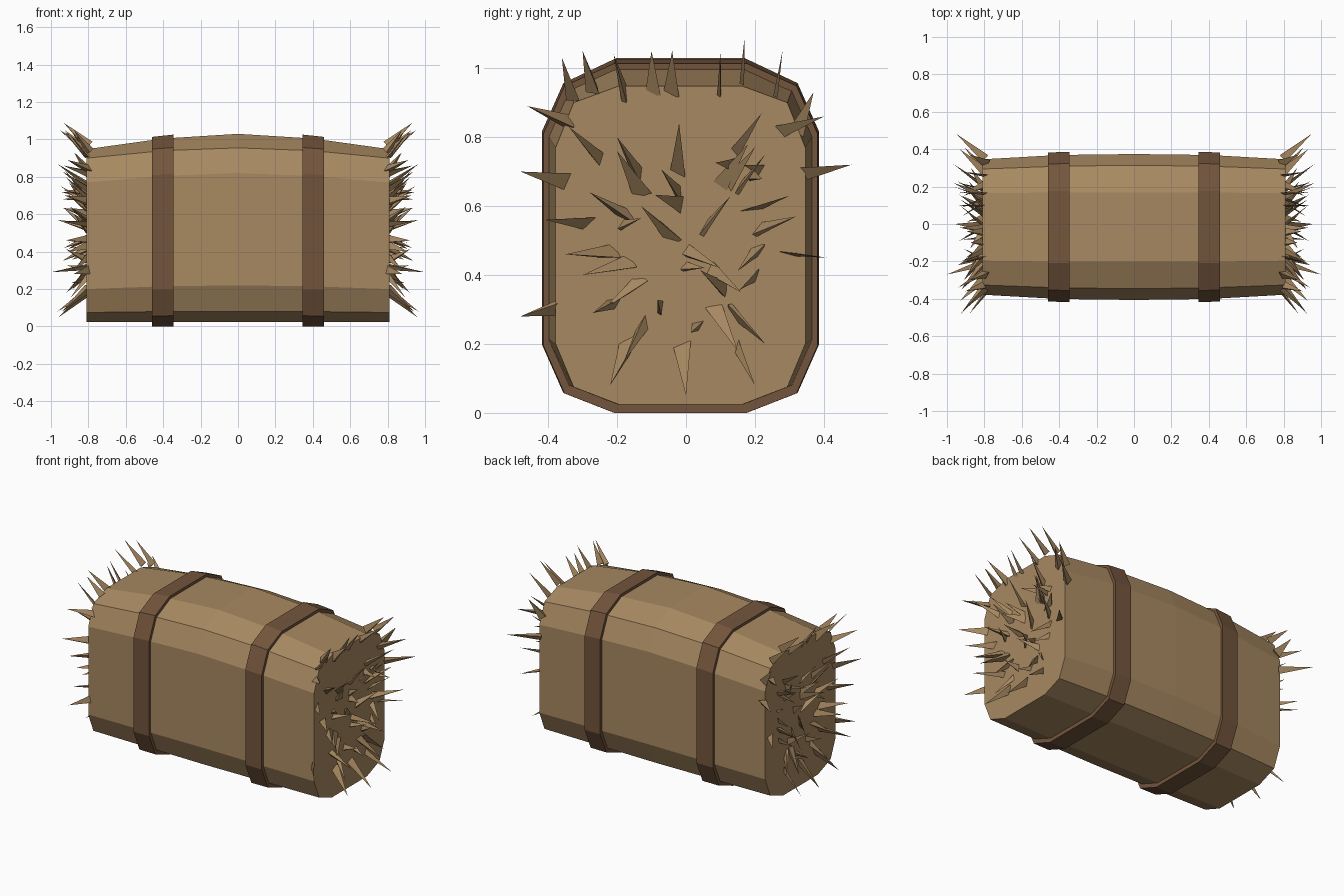
import bpy, bmesh, random
from mathutils import Vector

random.seed(7)
cube = bpy.data.objects.get("Cube")
if cube:
    bpy.data.objects.remove(cube, do_unlink=True)

MID_Y = -0.016     # centre line of the bale
CAP_X = 0.81       # end face position


def material(name, colour):
    mat = bpy.data.materials.new(name)
    mat.use_nodes = True
    mat.diffuse_color = (*colour, 1)
    mat.node_tree.nodes["Principled BSDF"].inputs["Base Color"].default_value = (*colour, 1)
    return mat


hay = material("dry hay", (0.39, 0.25, 0.12))
leather = material("brown strap", (0.17, 0.09, 0.045))

# Cross-sections: distance from middle, then half widths and heights from bottom to top
SECTIONS = [
    (0.0, (0.185, 0.33, 0.39), (0.025, 0.08, 0.22, 0.82, 0.955, 1.03)),
    (0.4, (0.185, 0.325, 0.385), (0.025, 0.08, 0.215, 0.805, 0.94, 1.005)),
    (CAP_X, (0.18, 0.31, 0.362), (0.025, 0.075, 0.2, 0.77, 0.9, 0.948)),
]


def ring(x, grow=1.0):
    """Twelve-sided outline of the bale at x, optionally enlarged."""
    a, b = SECTIONS[:2] if abs(x) < 0.4 else SECTIONS[1:]
    t = (abs(x) - a[0]) / (b[0] - a[0])
    mix = lambda p, q: [u + (v - u) * t for u, v in zip(p, q)]
    half = mix(a[1], b[1])
    side = list(zip(half + half[::-1], mix(a[2], b[2])))
    loop = side + [(-y, z) for y, z in reversed(side)]
    return [Vector((x, MID_Y + y * grow, 0.6 + (z - 0.6) * grow)) for y, z in loop]


def make_object(name, bm, mat, mirrored=False):
    bmesh.ops.recalc_face_normals(bm, faces=bm.faces)
    mesh = bpy.data.meshes.new(name)
    bm.to_mesh(mesh)
    bm.free()
    mesh.materials.append(mat)
    obj = bpy.data.objects.new(name, mesh)
    bpy.context.collection.objects.link(obj)
    if mirrored:
        obj.modifiers.new("Mirror", 'MIRROR').use_mirror_merge = False
    return obj


def loft(rings, closed):
    bm = bmesh.new()
    loops = [[bm.verts.new(p) for p in r] for r in rings]
    pairs = list(zip(loops, loops[1:]))
    if closed:
        pairs.append((loops[-1], loops[0]))
    else:
        bm.faces.new(loops[0])
        bm.faces.new(loops[-1])
    for a, b in pairs:
        for i in range(len(a)):
            j = (i + 1) % len(a)
            bm.faces.new((a[i], a[j], b[j], b[i]))
    return bm


# Bulging bale body
make_object("bale_body", loft([ring(x) for x in (-CAP_X, -0.4, 0, 0.4, CAP_X)], False), hay)

# Straps wrapped around the bale
strap = [ring(0.345, 0.99), ring(0.345, 1.043), ring(0.46, 1.043), ring(0.46, 0.99)]
make_object("straps", loft(strap, True), leather, True)


# Loose straw blades sticking out of both ends
def blade(bm, base, tip, width):
    axis = (tip - base).normalized()
    side = axis.orthogonal().normalized()
    other = axis.cross(side)
    spin = random.choice((-1, 1))
    corners = [base + side * width, base - side * width * 0.4 + other * width * spin,
               base - side * width * 0.5 - other * width * 0.5]
    a, b, c = [bm.verts.new(p) for p in corners]
    d = bm.verts.new(tip)
    for face in ((a, b, c), (a, b, d), (b, c, d), (c, a, d)):
        bm.faces.new(face)


TOP = [(-.36, 1.03), (-.3, 1.05), (-.21, 1.04), (-.1, 1.05), (-.04, 1.05),
       (.1, 1.05), (.17, 1.09), (.28, 1.05), (.37, .93)]
SIDES = [(-.46, .89), (-.48, .7), (-.41, .56), (-.48, .28),
         (.4, .86), (.48, .72), (.41, .45)]
INNER = [(-.34, .83), (-.35, .46), (-.2, .76), (-.2, .8), (.18, .78), (.22, .87),
         (.2, .77), (.13, .63), (.32, .57), (-.13, .6), (-.28, .64), (.3, .63),
         (-.02, .84), (.23, .75), (-.3, .4), (-.24, .3), (0, .05), (-.22, .08),
         (.2, .08), (.23, .2), (.15, .18), (-.18, .15), (.1, .42), (.16, .35)]

bm = bmesh.new()
for group, length in ((TOP, 0.12), (SIDES, 0.13), (INNER, 0.14)):
    for y, z in group:
        flat = Vector((0, y - MID_Y, z - 0.48))
        if group is TOP:
            flat.y *= 0.5
        elif group is SIDES:
            flat.z *= 0.4
        reach = random.uniform(0.87, 0.97)
        tip = Vector((reach, y, z))
        base = tip - flat.normalized() * length
        base.x = CAP_X - 0.015
        blade(bm, base, tip, random.uniform(0.022, 0.034))
# Longest blade, then short filler blades
blade(bm, Vector((0.79, -0.2, 0.32)), Vector((1.0, -0.27, 0.29)), 0.025)
for i in range(12):
    base = Vector((CAP_X - 0.01, random.uniform(-0.25, 0.22), random.uniform(0.15, 0.85)))
    lean = Vector((random.uniform(0.07, 0.15), random.uniform(-0.08, 0.08),
                   random.uniform(-0.08, 0.08)))
    blade(bm, base, base + lean, random.uniform(0.02, 0.03))
make_object("straw_blades", bm, hay, True)
